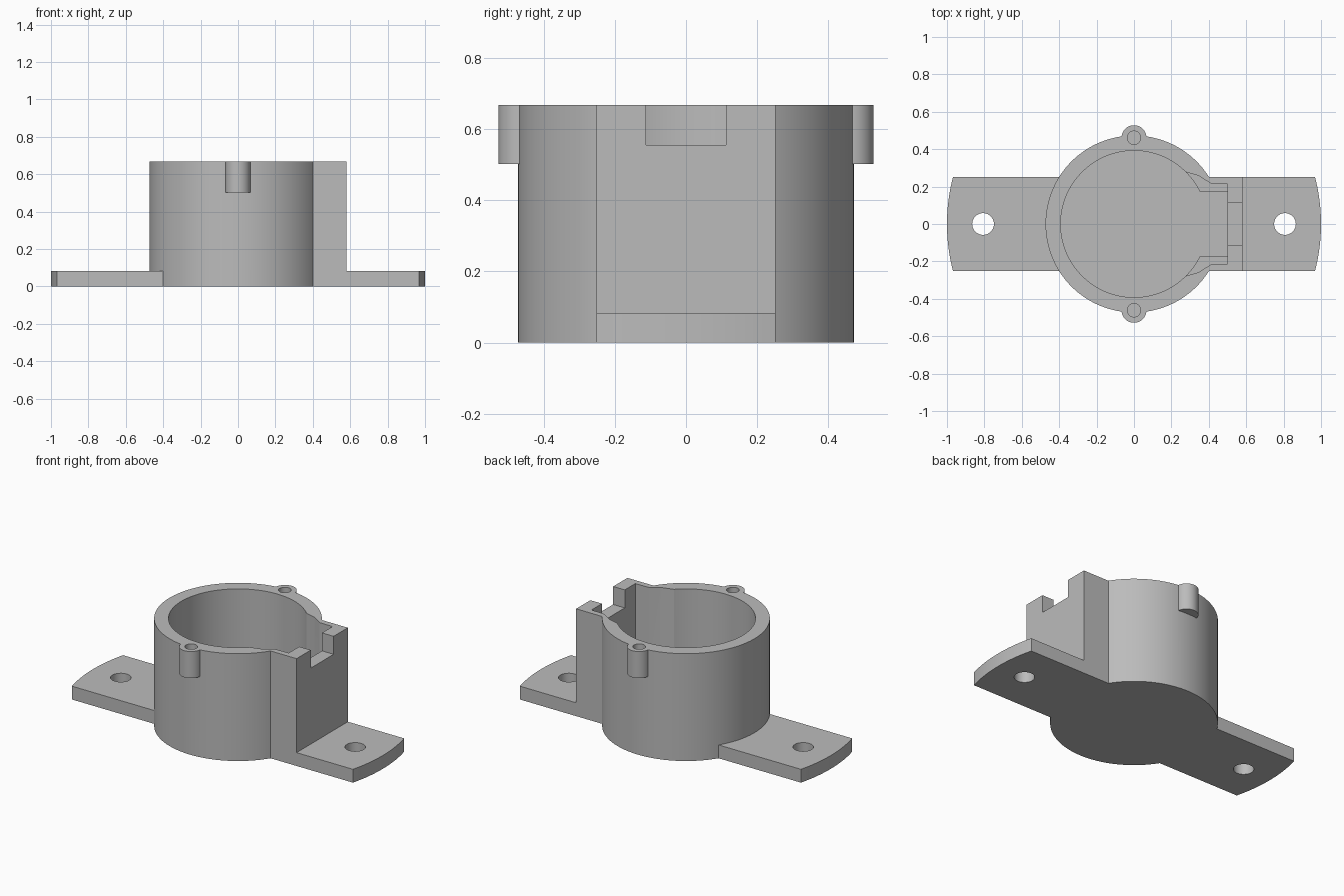
import bpy, bmesh, math

cube = bpy.data.objects.get("Cube")
if cube:
    bpy.data.objects.remove(cube, do_unlink=True)

grey = bpy.data.materials.new("plain grey")
grey.use_nodes = True
grey.diffuse_color = (0.5, 0.5, 0.5, 1)
grey.node_tree.nodes["Principled BSDF"].inputs["Base Color"].default_value = (0.5, 0.5, 0.5, 1)

HEIGHT, BASE, HALF_W = 0.668, 0.083, 0.252
TOP = 1.0  # cutters reach above the rim


def arc(r, start, end, n, x=0, y=0):
    return [(x + r * math.cos(start + (end - start) * i / n),
             y + r * math.sin(start + (end - start) * i / n)) for i in range(n + 1)]


def prism(name, outline, z0, z1):
    """Extrude a counter-clockwise outline from z0 to z1."""
    bm = bmesh.new()
    face = bm.faces.new([bm.verts.new((x, y, z0)) for x, y in outline])
    top = bmesh.ops.extrude_face_region(bm, geom=[face])["geom"]
    verts = [v for v in top if isinstance(v, bmesh.types.BMVert)]
    bmesh.ops.translate(bm, verts=verts, vec=(0, 0, z1 - z0))
    bmesh.ops.recalc_face_normals(bm, faces=bm.faces)
    mesh = bpy.data.meshes.new(name)
    bm.to_mesh(mesh)
    bm.free()
    mesh.materials.append(grey)
    ob = bpy.data.objects.new(name, mesh)
    bpy.context.collection.objects.link(ob)
    return ob


def disc(name, r, z0, z1, x=0, y=0, n=96):
    return prism(name, arc(r, 0, math.tau, n, x, y)[:-1], z0, z1)


def block(name, x0, x1, half_y, z0, z1):
    return prism(name, [(x0, -half_y), (x1, -half_y), (x1, half_y), (x0, half_y)], z0, z1)


def combine(target, other, operation):
    mod = target.modifiers.new(operation, 'BOOLEAN')
    mod.operation, mod.object, mod.solver = operation, other, 'EXACT'
    bpy.context.view_layer.objects.active = target
    bpy.ops.object.modifier_apply(modifier=mod.name)
    bpy.data.objects.remove(other, do_unlink=True)


# Round cup, mounting strap with curved ends, and square side housing
body = disc("mounting_cup", 0.473, 0, HEIGHT, n=128)
a = math.asin(HALF_W)
strap = arc(1, -a, a, 16) + arc(1, math.pi - a, math.pi + a, 16)
combine(body, prism("strap", strap, 0, BASE), 'UNION')
combine(body, block("side_housing", 0.1, 0.58, HALF_W, 0, HEIGHT), 'UNION')

# Screw lugs on the front and back
for side in (-1, 1):
    combine(body, disc("lug", 0.067, 0.502, HEIGHT, y=0.461 * side, n=48), 'UNION')

# Main cavity with a narrow slot and a wider stepped recess above it
combine(body, disc("cavity", 0.392, BASE, TOP, n=128), 'DIFFERENCE')
combine(body, block("slot", 0, 0.5, 0.171, BASE, TOP), 'DIFFERENCE')
edge = [(0.1, 0.25), (0.27, 0.28), (0.345, 0.258), (0.41, 0.217), (0.5, 0.215)]
recess = [(x, -y) for x, y in edge] + edge[::-1]
combine(body, prism("recess", recess, 0.17, TOP), 'DIFFERENCE')

# Cable notch in the outer wall of the housing
combine(body, block("notch", 0.45, 0.7, 0.112, 0.556, TOP), 'DIFFERENCE')

# Screw holes in the lugs and the strap
for side in (-1, 1):
    combine(body, disc("lug_hole", 0.036, 0.53, TOP, y=0.461 * side, n=32), 'DIFFERENCE')
    combine(body, disc("strap_hole", 0.058, -0.1, 0.2, x=0.807 * side, n=48), 'DIFFERENCE')

bpy.ops.object.select_all(action='DESELECT')
body.select_set(True)
bpy.context.view_layer.objects.active = body
bpy.ops.object.shade_smooth_by_angle(angle=math.radians(25))
